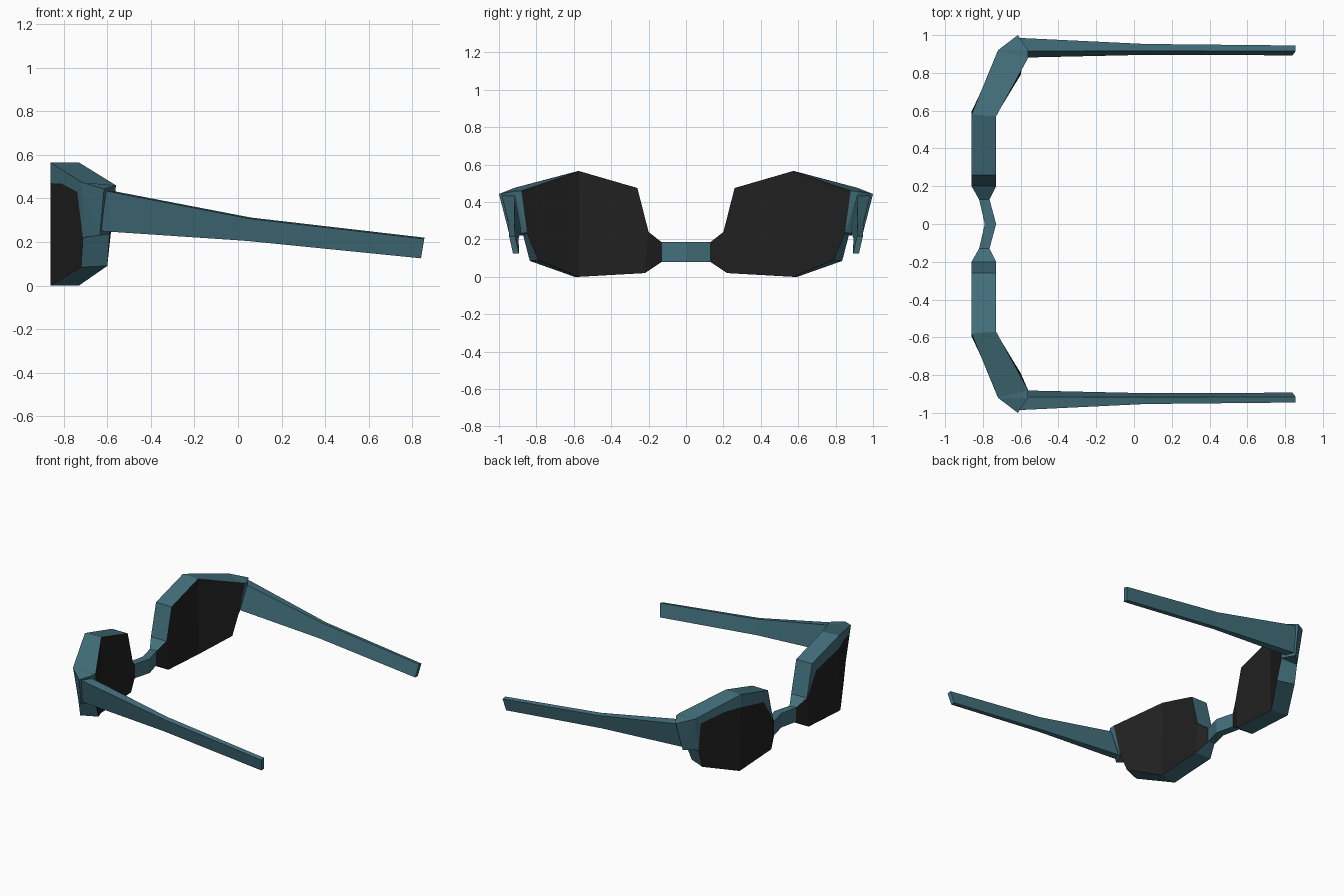
import bpy, bmesh

if "Cube" in bpy.data.objects:
    bpy.data.objects.remove(bpy.data.objects["Cube"])


def material(name, rgb):
    m = bpy.data.materials.new(name)
    m.diffuse_color = (*rgb, 1)
    m.use_nodes = True
    m.node_tree.nodes["Principled BSDF"].inputs["Base Color"].default_value = m.diffuse_color
    return m


TEAL = material("teal frame", (0.055, 0.16, 0.20))
DARK = material("dark lens", (0.015, 0.015, 0.015))


def build(name, verts, faces, dark=(), mirror=True):
    """Mesh from points and faces; an empty face list means a convex hull."""
    bm = bmesh.new()
    vs = [bm.verts.new(v) for v in verts]
    for i, f in enumerate(faces):
        bm.faces.new([vs[k] for k in f]).material_index = int(i in dark)
    if not faces:
        bmesh.ops.convex_hull(bm, input=vs)
    bmesh.ops.recalc_face_normals(bm, faces=bm.faces)
    me = bpy.data.meshes.new(name)
    bm.to_mesh(me)
    bm.free()
    me.materials.append(TEAL)
    me.materials.append(DARK)
    ob = bpy.data.objects.new(name, me)
    bpy.context.collection.objects.link(ob)
    if mirror:
        ob.modifiers.new("mirror", 'MIRROR').use_axis = (False, True, False)
    return ob


def loft(sections):
    """Side quads and end caps for a run of four-point sections."""
    n = len(sections)
    verts = [p for s in sections for p in s]
    faces = [(4*i+j, 4*i+(j+1) % 4, 4*i+4+(j+1) % 4, 4*i+4+j)
             for i in range(n - 1) for j in range(4)]
    return verts, faces + [(0, 1, 2, 3), tuple(4*n-4+j for j in range(4))]


# Lens frame: front and back outlines
# 0 peak, 1-2 inner corner, 3-4 bridge joint, 5-6 bottom, 7-9 outer edge
front = [(-.86, .58, .565), (-.86, .26, .475), (-.86, .20, .24),
         (-.82, .13, .185), (-.82, .13, .08), (-.86, .22, .02),
         (-.86, .595, 0), (-.72, .835, .085), (-.712, .87, .22),
         (-.72, .92, .475)]
back = [(-.73, .57, .565), (-.73, .26, .475), (-.73, .20, .24),
        (-.765, .13, .185), (-.765, .13, .08), (-.73, .22, .02),
        (-.73, .575, 0), (-.60, .79, .09), (-.59, .85, .235),
        (-.56, .88, .46)]
# Upper edge of the dark lens, leaving a teal brow above it
brow = [(-.86, .58, .47), (-.86, .31, .405), (-.81, .701, .468),
        (-.738, .877, .43)]
n = len(front)
faces = [
    (20, 21, 2, 5, 6), (2, 3, 4, 5), (20, 22, 23, 8, 7, 6),   # front lens
    (10, 11, 12, 15, 16), (12, 13, 14, 15), (10, 19, 18, 17, 16),  # back lens
    (0, 1, 21, 20), (1, 2, 21), (0, 20, 22), (0, 22, 23, 9), (9, 23, 8)]
faces += [(i, (i+1) % n, n + (i+1) % n, n + i) for i in range(n) if i != 3]
build("lens_frame", front + back + brow, faces, dark=range(6))

# Hinge block between frame and arm
build("hinge_block", [front[9], front[8], (-.615, 1.0, .443),
                      (-.635, .945, .23), back[9], back[8],
                      (-.56, .92, .458)], [])


# Arm: leaning four-sided section that tapers backward
def arm_section(xt, xb, inner_top, outer_top, inner_bot, outer_bot, zt, zb):
    return [(xt, inner_top, zt), (xt, outer_top, zt - .006),
            (xb, outer_bot, zb), (xb, inner_bot, zb)]


build("arm", *loft([
    arm_section(-.605, -.63, .915, .985, .88, .94, .44, .25),
    arm_section(.06, .04, .917, .953, .895, .93, .312, .205),
    arm_section(.855, .84, .915, .945, .893, .925, .22, .125)]))

# Bridge: bent bar over the nose
build("bridge", *loft([
    [(x0, y, .185), (x1, y, .185), (x1, y, .08), (x0, y, .08)]
    for y, x0, x1 in ((-.13, -.82, -.765), (0, -.79, -.73),
                      (.13, -.82, -.765))]), mirror=False)
